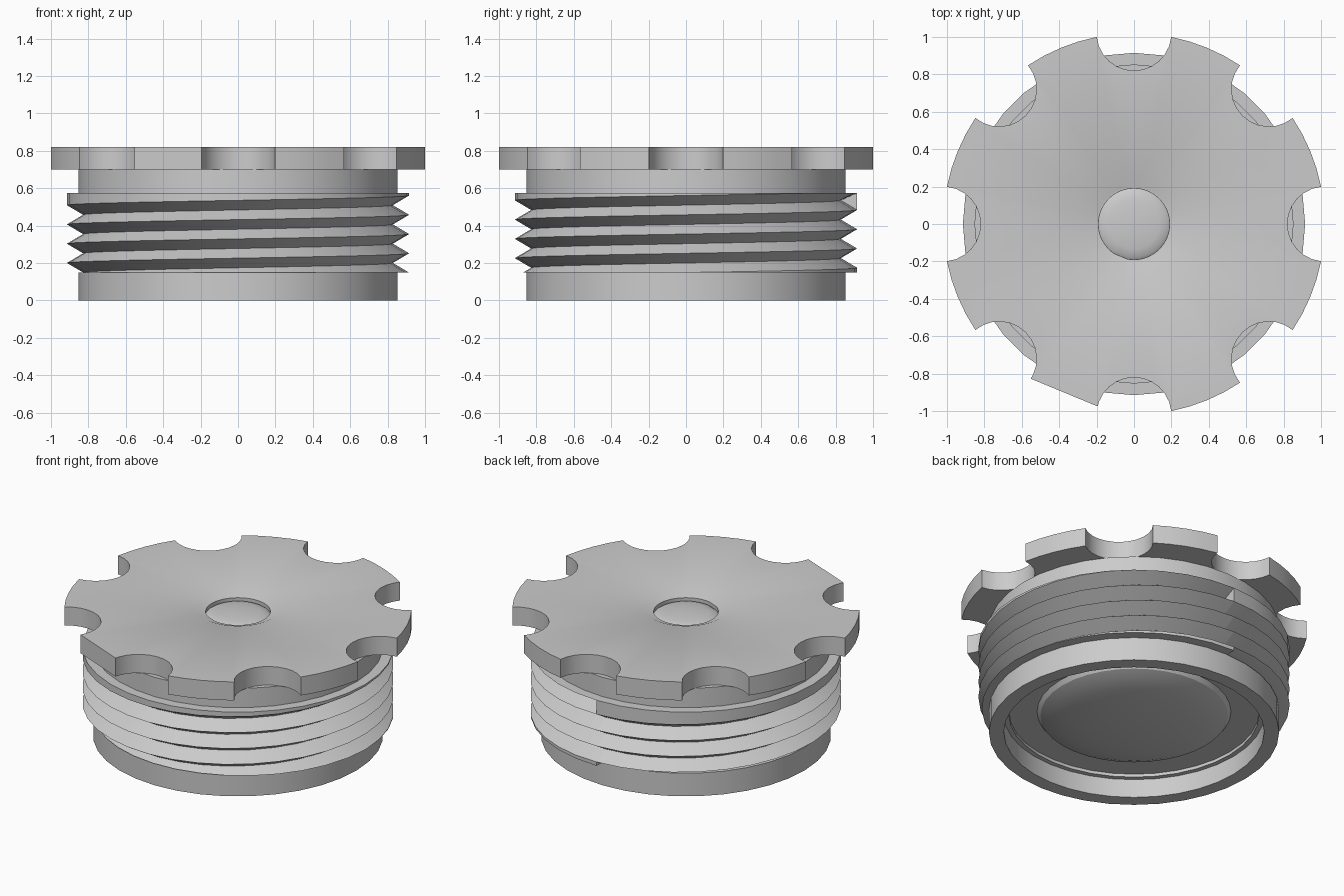
import bpy, bmesh, math
from mathutils import Vector

if "Cube" in bpy.data.objects:
    bpy.data.objects.remove(bpy.data.objects["Cube"], do_unlink=True)

grey = bpy.data.materials.new("plain_grey")
grey.use_nodes = True
COLOUR = (0.6, 0.6, 0.6, 1)
grey.diffuse_color = COLOUR
grey.node_tree.nodes["Principled BSDF"].inputs["Base Color"].default_value = COLOUR


def polar(r, a, z):
    return Vector((r * math.cos(a), r * math.sin(a), z))


def circle(r, z, angles):
    return [polar(r, a, z) for a in angles]


def dome(radius, base, height, rings=6):
    """Profile of a squashed half sphere from its rim to its pole."""
    quarter = [math.pi / 2 * i / rings for i in range(rings + 1)]
    return [(max(0, radius * math.cos(q)), base + height * math.sin(q))
            for q in quarter]


def bridge(bm, rings, wrap=True):
    """Join successive point rings with quads; return the vertex rings."""
    rows = [[bm.verts.new(p) for p in ring] for ring in rings]
    n = len(rows[0])
    for a, b in zip(rows, rows[1:]):
        for i in range(n if wrap else n - 1):
            j = (i + 1) % n
            bm.faces.new((a[i], a[j], b[j], b[i]))
    return rows


def finish(bm, name):
    bmesh.ops.remove_doubles(bm, verts=bm.verts, dist=0.0002)
    bmesh.ops.recalc_face_normals(bm, faces=bm.faces)
    mesh = bpy.data.meshes.new(name)
    bm.to_mesh(mesh)
    bm.free()
    obj = bpy.data.objects.new(name, mesh)
    bpy.context.collection.objects.link(obj)
    mesh.materials.append(grey)
    bpy.ops.object.select_all(action='DESELECT')
    obj.select_set(True)
    bpy.context.view_layer.objects.active = obj
    bpy.ops.object.shade_smooth_by_angle(angle=math.radians(25))


# Cap outline: eight scalloped notches joined by rim arcs
RIM, NOTCH = 1.02, 0.2
half = 2 * math.asin(NOTCH / 2 / RIM)
sweep = math.pi / 2 - half / 2
outline = []
for k in range(8):
    mid = k * math.pi / 4
    centre = polar(RIM, mid, 0)
    notch = [centre + polar(NOTCH, mid + math.pi + sweep * (1 - i / 6), 0)
             for i in range(13)]
    if k == 5:
        notch[-1] *= 0.975      # one rim section is a flat chord
    if k == 6:
        notch[0] *= 0.975
    outline += notch
    if k != 5:
        gap = math.pi / 4 - 2 * half
        outline += [polar(RIM, mid + half + gap * i / 4, 0) for i in (1, 2, 3)]

# Cap plate with a bevelled central recess and shallow dome
BOTTOM, TOP = 0.70, 0.82
angles = [math.atan2(p.y, p.x) for p in outline]
rings = [circle(0.8, BOTTOM, angles)]
rings += [[p + Vector((0, 0, z)) for p in outline] for z in (BOTTOM, TOP)]
recess = [(0.24, TOP), (0.2, 0.802), (0.19, 0.802)] + dome(0.19, 0.778, 0.025, 4)
rings += [circle(r, z, angles) for r, z in recess]
bm = bmesh.new()
bridge(bm, rings)
finish(bm, "notched_cap")

# Plug body: neck, core, lower collar and recessed underside with a bulge
SEG = 36
steps = [math.tau * i / SEG for i in range(SEG)]
profile = [(0.80, 0.70), (0.853, 0.70), (0.853, 0.575), (0.82, 0.575),
           (0.82, 0.15), (0.853, 0.15), (0.853, 0), (0.765, 0),
           (0.765, 0.12), (0.735, 0.12), (0.735, 0.14)]
profile += dome(0.57, 0.14, -0.10)
bm = bmesh.new()
bridge(bm, [circle(r, z, steps) for r, z in profile])
finish(bm, "plug_body")

# Screw thread: one turn of stacked ridges, clipped flat at both ends
LOW, HIGH, PITCH = 0.15, 0.575, 0.103
CREST, ROOT = 0.915, 0.828
slope = (CREST - ROOT) / (PITCH / 2)


def thread_column(t):
    first = 0.072 + PITCH * t
    r_low = max(ROOT, CREST - max(0, LOW - first) * slope)
    col = [(0.80, LOW), (r_low, LOW), (r_low, max(LOW, first))]
    for k in range(1, 5):
        z = first + PITCH * k
        col.append((ROOT, max(LOW, z - PITCH / 2)))
        col.append((CREST, min(HIGH, z)))
    return col + [(CREST, HIGH), (0.80, HIGH)]


bm = bmesh.new()
columns = []
for i in range(SEG + 1):
    a = math.pi / 2 + math.tau * i / SEG
    columns.append([polar(r, a, z) for r, z in thread_column(i / SEG)])
rows = bridge(bm, columns, wrap=False)
for end in (rows[0], rows[-1]):
    bm.faces.new(end)
bmesh.ops.dissolve_degenerate(bm, dist=0.0002, edges=bm.edges)
finish(bm, "screw_thread")
